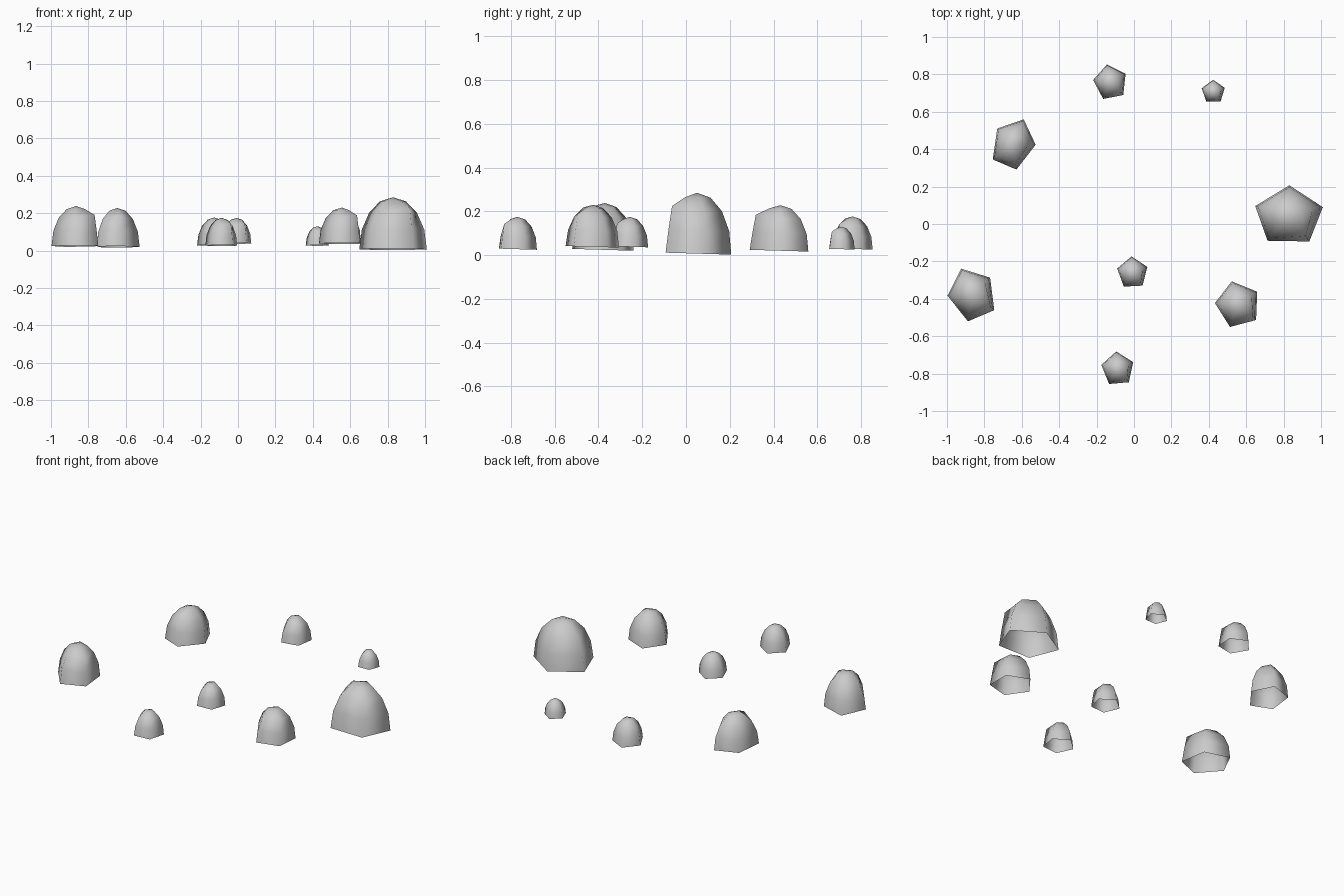
import bpy
import bmesh
from math import sin, cos, pi, radians
from mathutils import Vector, Matrix

if "Cube" in bpy.data.objects:
    bpy.data.objects.remove(bpy.data.objects["Cube"])

SIDES = 5
RINGS = 4


def stone(name, x, y, base, top, r_long, r_side, angle):
    """Open-bottomed five-sided dome; 'angle' aims its long corner."""
    bm = bmesh.new()
    rings = []
    for j in range(RINGS):
        a = j * pi / 2 / RINGS
        ring = []
        for k in range(SIDES):
            r, h = cos(a), sin(a)
            # one corner of the shoulder bulges outward
            if k == 2 and j == 2:
                r, h = 0.83, 0.77
            t = -2 * pi * k / SIDES
            ring.append(bm.verts.new((r * r_long * cos(t),
                                      r * r_side * sin(t),
                                      h * (top - base))))
        rings.append(ring)
    apex = bm.verts.new((0, 0, top - base))
    for k in range(SIDES):
        n = (k + 1) % SIDES
        for lo, hi in zip(rings, rings[1:]):
            bm.faces.new((lo[n], lo[k], hi[k], hi[n]))
        bm.faces.new((rings[-1][n], rings[-1][k], apex))
    # aim, tilt slightly and place
    bm.transform(Matrix.Translation(Vector((x, y, base)))
                 @ Matrix.Rotation(-0.03, 4, 'X')
                 @ Matrix.Rotation(radians(angle), 4, 'Z'))
    for f in bm.faces:
        f.smooth = True
    me = bpy.data.meshes.new(name)
    bm.to_mesh(me)
    bm.free()
    ob = bpy.data.objects.new(name, me)
    bpy.context.collection.objects.link(ob)


# scattered stones: x, y, base z, top z, long radius, side radius, angle
stone("large_stone", 0.828, 0.042, 0.007, 0.285, 0.165, 0.19, 89)
stone("tiny_stone", 0.424, 0.707, 0.027, 0.13, 0.064, 0.065, 91)
stone("back_stone", -0.126, 0.757, 0.028, 0.177, 0.098, 0.093, 101)
stone("back_left_stone", -0.646, 0.426, 0.02, 0.228, 0.145, 0.117, 67)
stone("front_left_stone", -0.865, -0.378, 0.024, 0.238, 0.151, 0.130, 113)
stone("middle_stone", -0.008, -0.261, 0.038, 0.175, 0.088, 0.085, 93)
stone("front_stone", -0.087, -0.775, 0.027, 0.175, 0.094, 0.09, 95)
stone("front_right_stone", 0.556, -0.431, 0.038, 0.23, 0.129, 0.123, 105)
